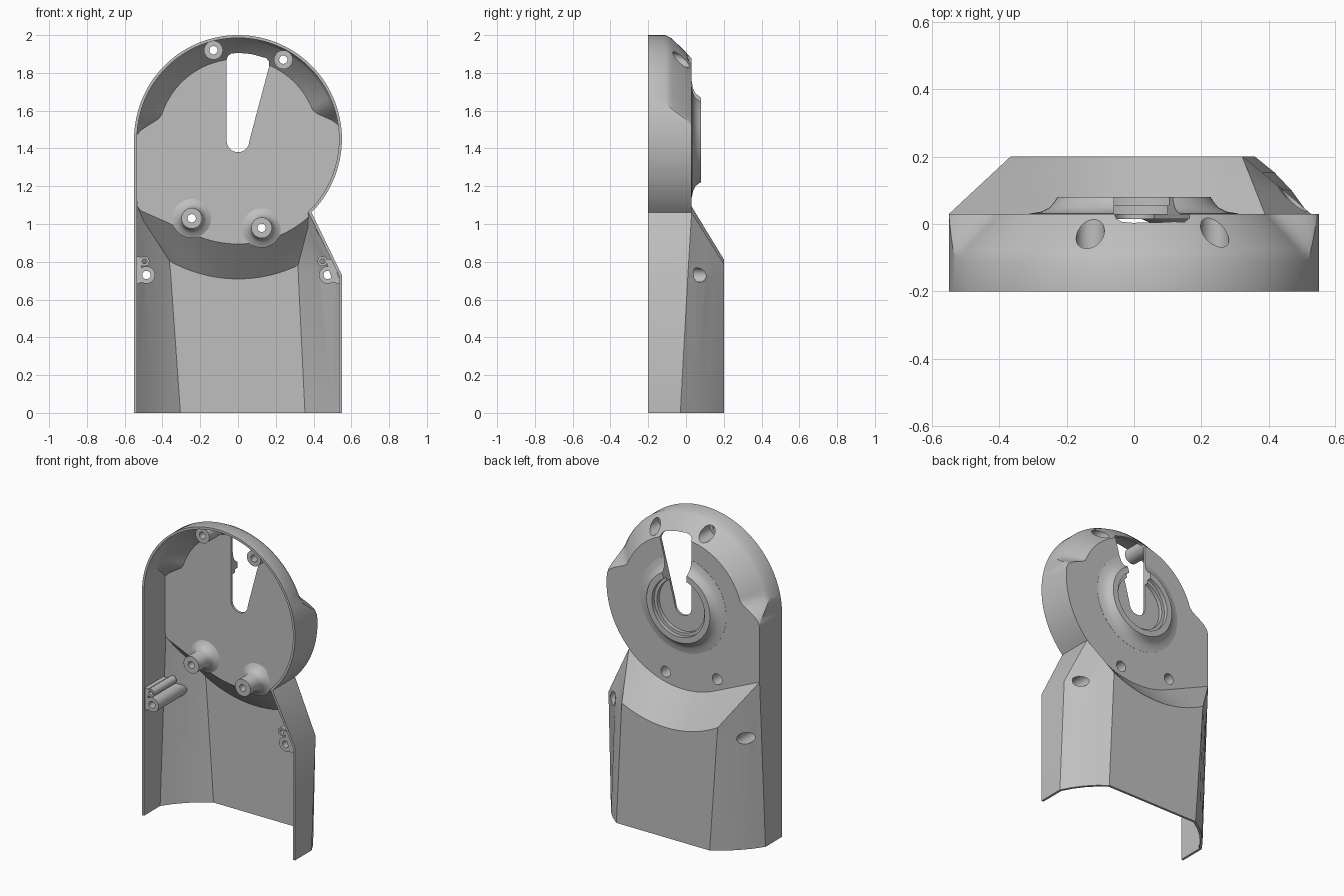
import bpy, bmesh, math
from mathutils import Vector

cube = bpy.data.objects.get("Cube")
if cube:
    bpy.data.objects.remove(cube, do_unlink=True)

grey = bpy.data.materials.new("plain_grey")
grey.use_nodes = True
colour = (0.52, 0.52, 0.52, 1)
grey.diffuse_color = colour
grey.node_tree.nodes["Principled BSDF"].inputs["Base Color"].default_value = colour

HUB = 1.45       # height of the round housing's centre
RAD = 0.55       # housing radius and half width
PLATE = 0.03     # back face of the housing
BACK = 0.2       # back face of the lower body
FRONT = -0.2     # open front rim


def polar(deg, r, y):
    a = math.radians(deg)
    return Vector((r * math.cos(a), y, HUB + r * math.sin(a)))


def skin(bm, rows, closed=False, skip=lambda i: False):
    """Join rows of points with quads."""
    grid = [[bm.verts.new(p) for p in row] for row in rows]
    n = len(grid[0])
    for a, b in zip(grid, grid[1:]):
        for i in range(n if closed else n - 1):
            if not skip(i):
                j = (i + 1) % n
                bm.faces.new((a[i], a[j], b[j], b[i]))
    return grid


def finish(bm, name, weld=True):
    if weld:
        bmesh.ops.remove_doubles(bm, verts=bm.verts, dist=0.0002)
    bmesh.ops.recalc_face_normals(bm, faces=bm.faces)
    mesh = bpy.data.meshes.new(name)
    bm.to_mesh(mesh)
    bm.free()
    mesh.materials.append(grey)
    obj = bpy.data.objects.new(name, mesh)
    bpy.context.collection.objects.link(obj)
    return obj


def activate(obj):
    bpy.ops.object.select_all(action='DESELECT')
    obj.select_set(True)
    bpy.context.view_layer.objects.active = obj


def apply_mod(obj, kind, **settings):
    activate(obj)
    mod = obj.modifiers.new("step", kind)
    for key, value in settings.items():
        setattr(mod, key, value)
    bpy.ops.object.modifier_apply(modifier=mod.name)


def smooth(obj):
    activate(obj)
    bpy.ops.object.shade_smooth_by_angle(angle=math.radians(32))


def prism(bm, outline, y0, y1):
    """Extrude an (x, z) outline along y."""
    ends = skin(bm, [[(x, y, z) for x, z in outline] for y in (y0, y1)], True)
    for ring in ends:
        bm.faces.new(ring)


def circle(x, z, r, n=32):
    return [(x + r * math.cos(math.tau * i / n), z + r * math.sin(math.tau * i / n))
            for i in range(n)]


def lathe(name, x, z, profile, surface=None, n=32):
    """Revolve a closed (radius, y) loop about y; y of None follows the surface."""
    bm = bmesh.new()
    rows = [[(px, surface(px, pz) if y is None else y, pz) for px, pz in circle(x, z, r, n)]
            for r, y in profile + profile[:1]]
    skin(bm, rows, True)
    return finish(bm, name)


# Housing outline: circle with a squared-off lower corner on one side
def outline(deg):
    if 180 < deg <= 213:
        return RAD / -math.cos(math.radians(deg))
    if 213 < deg < 246:
        return RAD / math.cos(math.radians(deg - 246))
    return RAD


def ease(t):
    t = min(1, max(0, t))
    return t * t * (3 - 2 * t)


def chamfer(deg):
    return ease((deg - 6) / 16) * ease((180 - deg) / 18)


# Main shell: housing plate, chamfer and rim
bm = bmesh.new()
angles = range(0, 360, 3)
rows = [[], [], [], []]
for d in angles:
    r, c = outline(d), chamfer(d)
    section = ((r - 0.12 * c, PLATE), (r - 0.018 * c, PLATE - 0.105 * c),
               (r, PLATE - 0.14 * c), (r, FRONT))
    for row, (pr, py) in zip(rows, section):
        row.append(polar(d, pr, py))
flat = lambda i: chamfer(angles[i]) == 0 and chamfer(angles[i] + 3) == 0
grid = skin(bm, rows[:3], True, flat)
bm.faces.new(grid[0])
skin(bm, rows[2:], True, lambda i: 213 <= angles[i] < 315)

# Main shell: flared step from the plate to the lower body
sweep = [i / 34 for i in range(35)]
step_top = [polar(213 + 102 * t, outline(213 + 102 * t), PLATE) for t in sweep]
arc = [polar(240 + 56 * t, 0.735, BACK) for t in sweep]
skin(bm, [[a.lerp(b, j / 4) for a, b in zip(step_top, arc)] for j in range(5)])


# Main shell: lower body
def line(a, b, n=4, bulge=0.0):
    a, b = Vector(a), Vector(b)
    out = Vector((math.copysign(0.7, a.x), 0.7, 0)) * bulge
    return [a.lerp(b, k / n) + out * (4 * k / n * (1 - k / n)) for k in range(n + 1)]


left_top, right_top = step_top[0], step_top[-1]
top = ([Vector((left_top.x, FRONT, left_top.z))] + line(left_top, arc[0]) + arc[1:-1]
       + line(arc[-1], right_top) + [Vector((right_top.x, FRONT, right_top.z))])
bottom = ([Vector((-RAD, FRONT, 0))] + line((-RAD, -0.03, 0), (-0.31, BACK, 0), 4, 0.02)
          + line((-0.31, BACK, 0), (0.36, BACK, 0), 34)[1:-1]
          + line((0.36, BACK, 0), (RAD, -0.03, 0), 4, 0.02) + [Vector((RAD, FRONT, 0))])
middle = [a.lerp(b, 0.92) for a, b in zip(bottom, top)]
middle[-6:] = line(middle[-6], (RAD, 0.01, 0.73)) + [Vector((RAD, FRONT, 0.73))]
skin(bm, [bottom, middle, top])

bmesh.ops.remove_doubles(bm, verts=bm.verts, dist=0.0002)
bmesh.ops.recalc_face_normals(bm, faces=bm.faces)
if max(bm.faces, key=lambda f: len(f.verts)).normal.y < 0:
    bmesh.ops.reverse_faces(bm, faces=bm.faces)
mesh = bpy.data.meshes.new("main_shell")
bm.to_mesh(mesh)
bm.free()
mesh.materials.append(grey)
shell = bpy.data.objects.new("main_shell", mesh)
bpy.context.collection.objects.link(shell)
apply_mod(shell, 'SOLIDIFY', thickness=0.015, offset=-1, use_even_offset=True)

# Raised bearing ring on the back
ring = lathe("bearing_ring", 0, HUB, [
    (0.31, 0.02), (0.31, 0.031), (0.275, 0.037), (0.25, 0.05), (0.235, 0.068), (0.228, 0.08),
    (0.19, 0.08), (0.19, 0.055), (0.17, 0.055), (0.17, 0.02)], n=64)

# Screw positions
upper = [(-0.13, 1.92), (0.24, 1.87)]
plate = [(-0.245, 1.03), (0.125, 0.98)]
side = [(-0.485, 0.73), (0.475, 0.73)]

# Cutter: tapering cable slot and countersunk screw holes
bm = bmesh.new()
slot = [(0.06 * math.cos(a), 1.44 + 0.06 * math.sin(a))
        for a in (math.pi * (1 + i / 16) for i in range(17))]
slot += [(0.165, 1.835), (0.165, 1.86), (0.15, 1.878), (0.07, 1.9), (0, 1.906),
         (-0.035, 1.902), (-0.053, 1.89), (-0.06, 1.87)]
prism(bm, slot, -0.1, 0.15)
for spots, r, start in ((upper, 0.042, -0.12), (plate, 0.035, -0.05), (side, 0.038, 0.0)):
    for x, z in spots:
        prism(bm, circle(x, z, r), start, 0.3)
cutter = finish(bm, "hole_cutter", weld=False)
cutter.hide_render = True
for obj in (shell, ring):
    apply_mod(obj, 'BOOLEAN', operation='DIFFERENCE', object=cutter, solver='EXACT')
bpy.data.objects.remove(cutter, do_unlink=True)
parts = [shell, ring]


# Surfaces that the screw posts end on
def chamfer_surface(x, z):
    return min(PLATE, PLATE - 1.03 * (math.hypot(x, z - HUB) - 0.43)) - 0.006


def slope_surface(x, z):
    return 0.006 + 0.9 * (RAD - abs(x)) - 0.35 * max(0, z - 0.73)


# Screw posts
for x, z in upper:
    parts.append(lathe("upper_screw_post", x, z, [
        (0.05, -0.18), (0.05, None), (0.042, None), (0.042, -0.12),
        (0.022, -0.12), (0.022, -0.18)], chamfer_surface))
for x, z in plate:
    parts.append(lathe("plate_screw_post", x, z, [
        (0.055, -0.13), (0.055, -0.04), (0.062, -0.015), (0.078, 0.004), (0.105, 0.016),
        (0.105, 0.022), (0.035, 0.028), (0.035, -0.05), (0.022, -0.05), (0.022, -0.13)]))
for x, z in side:
    parts.append(lathe("side_screw_post", x, z, [
        (0.046, -0.19), (0.046, None), (0.038, None), (0.038, -0.06),
        (0.022, -0.06), (0.022, -0.19)], slope_surface))
for x, z in ((-0.495, 0.803), (0.447, 0.803)):
    parts.append(lathe("locating_pin_post", x, z, [
        (0.026, -0.19), (0.026, 0.04), (0.013, 0.04), (0.013, -0.19)], n=20))

# Webs tying the side posts to the walls
webs = {"right_web": [(-0.545, 0.68), (-0.512, 0.69), (-0.512, 0.825), (-0.545, 0.83)],
        "left_web": [(0.545, 0.68), (0.503, 0.69), (0.463, 0.815), (0.503, 0.815)]}
for name, points in webs.items():
    bm = bmesh.new()
    prism(bm, points, -0.19, 0.0)
    parts.append(finish(bm, name))

for obj in parts:
    smooth(obj)
